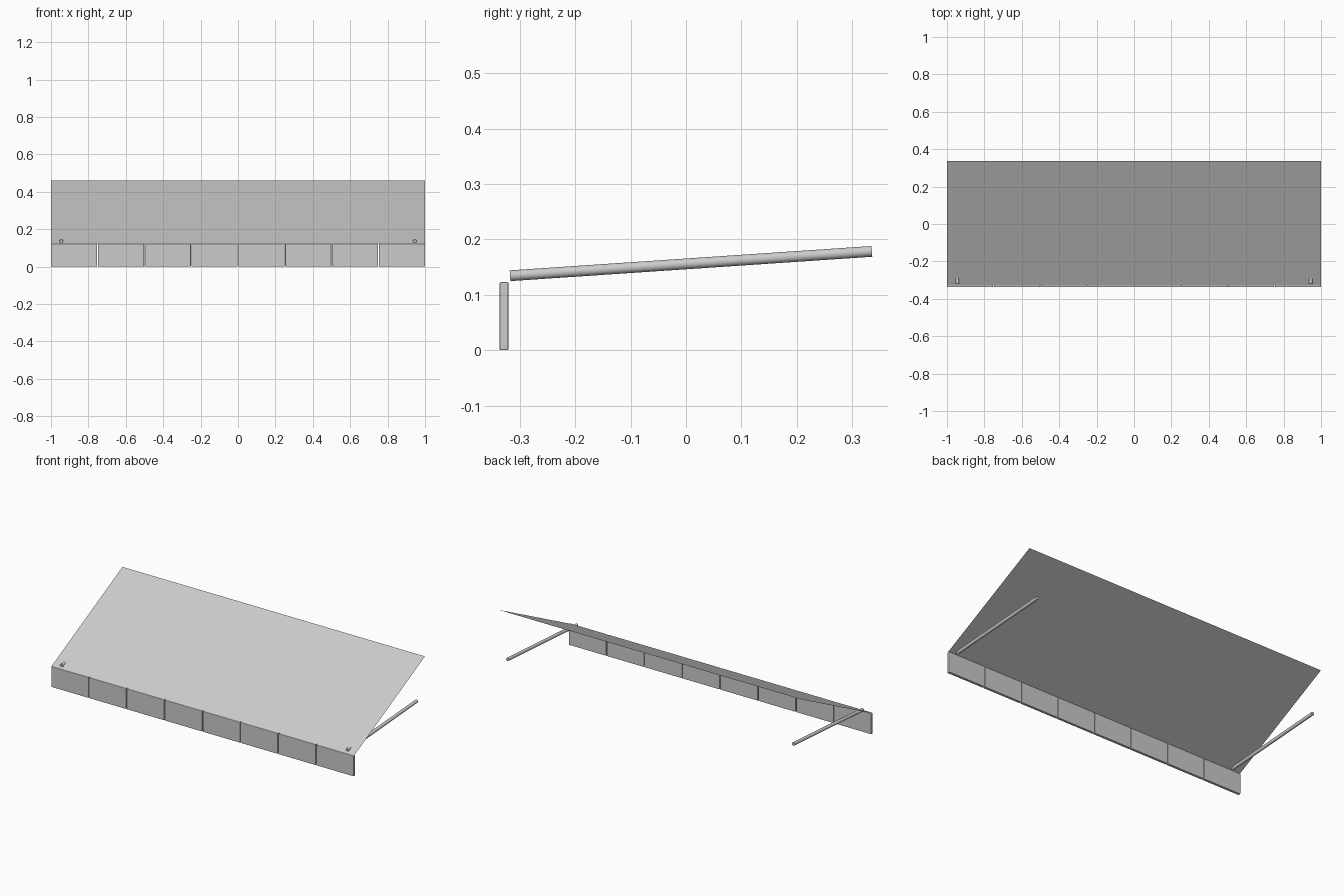
import bpy
from mathutils import Vector

cube = bpy.data.objects.get("Cube")
if cube:
    bpy.data.objects.remove(cube, do_unlink=True)

grey = bpy.data.materials.new("light_grey")
grey.use_nodes = True
colour = (0.6, 0.6, 0.6, 1)
grey.diffuse_color = colour
grey.node_tree.nodes["Principled BSDF"].inputs["Base Color"].default_value = colour

FRONT_Y, BACK_Y = -0.329, 0.337
PANELS, PANEL_H, PANEL_T, GAP = 8, 0.123, 0.016, 0.004


def finish(name):
    obj = bpy.context.object
    obj.name = name
    obj.data.materials.append(grey)
    return obj


# Thin sloping canopy sheet
mesh = bpy.data.meshes.new("canopy")
mesh.from_pydata([(-1, FRONT_Y, 0.124), (1, FRONT_Y, 0.124),
                  (1, BACK_Y, 0.46), (-1, BACK_Y, 0.46)], [], [(0, 1, 2, 3)])
mesh.materials.append(grey)
bpy.context.collection.objects.link(bpy.data.objects.new("canopy", mesh))

# Row of softened valance panels hanging from the front edge
pitch = (2 + GAP) / PANELS
for i in range(PANELS):
    x = -1 - GAP / 2 + pitch * (i + 0.5)
    bpy.ops.mesh.primitive_cube_add(size=1, location=(x, FRONT_Y, PANEL_H / 2))
    panel = finish(f"valance_panel_{i + 1}")
    panel.scale = (pitch - GAP, PANEL_T, PANEL_H)
    bpy.ops.object.transform_apply(location=False, rotation=False, scale=True)
    bevel = panel.modifiers.new("soft_edges", "BEVEL")
    bevel.width = 0.0025
    bevel.segments = 2

# Support arms running back from the front corners
for side, x in (("left", 0.945), ("right", -0.945)):
    start, end = Vector((x, -0.318, 0.1345)), Vector((x, 0.336, 0.1785))
    axis = end - start
    bpy.ops.mesh.primitive_cylinder_add(
        vertices=32, radius=0.0097, depth=axis.length, location=(start + end) / 2,
        rotation=axis.to_track_quat("Z", "Y").to_euler())
    finish(f"{side}_support_arm")
    bpy.ops.object.shade_smooth_by_angle()
